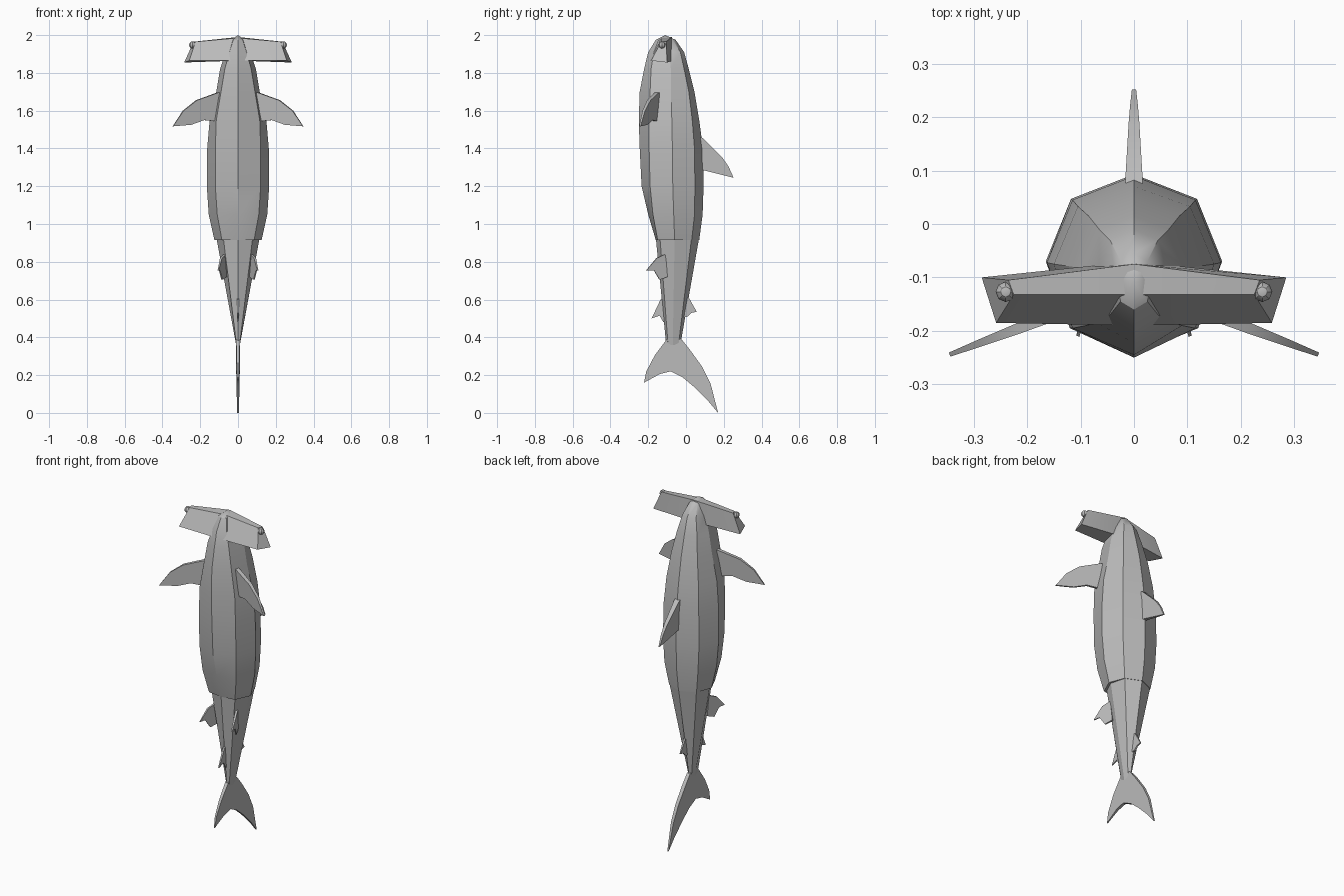
import bpy, bmesh, math
from mathutils import Vector

skin = bpy.data.materials.new("grey skin")
skin.diffuse_color = (0.5, 0.5, 0.5, 1)


def make(name, bm, angle=30):
    bmesh.ops.recalc_face_normals(bm, faces=bm.faces)
    me = bpy.data.meshes.new(name)
    bm.to_mesh(me)
    bm.free()
    me.materials.append(skin)
    ob = bpy.data.objects.new(name, me)
    bpy.context.collection.objects.link(ob)
    bpy.ops.object.select_all(action='DESELECT')
    ob.select_set(True)
    bpy.context.view_layer.objects.active = ob
    bpy.ops.object.shade_smooth_by_angle(angle=math.radians(angle))
    return ob


def loft(name, rings, tip=None, angle=30):
    """Skin a list of closed rings, closing each end with a cap or a point."""
    bm = bmesh.new()
    loops = [[bm.verts.new(p) for p in r] for r in rings]
    n = len(loops[0])
    for a, b in zip(loops, loops[1:]):
        for i in range(n):
            j = (i + 1) % n
            bm.faces.new((a[i], a[j], b[j], b[i]))
    if tip:
        t = bm.verts.new(tip)
        for i in range(n):
            bm.faces.new((t, loops[0][i], loops[0][(i + 1) % n]))
    else:
        bm.faces.new(loops[0])
    bm.faces.new(loops[-1])
    return make(name, bm, angle)


def fin(name, points, normal):
    """Thin slab: points are (x, y, z, half thickness)."""
    n = Vector(normal).normalized()
    rings = [[Vector(p[:3]) + n * p[3] * s for p in points] for s in (1, -1)]
    return loft(name, rings, angle=20)


def octagon(z, back, bx, by, mx, my, cx, cy, belly):
    half = [(bx, by), (mx, my), (cx, cy)]
    pts = [(0, back)] + half + [(0, belly)] + [(-x, y) for x, y in half[::-1]]
    return [(x, y, z) for x, y in pts]


# Body: eight-sided sections from nose to waist
body = [
    (1.975, -.055, .025, -.07, .035, -.10, .025, -.145, -.16),
    (1.91, -.01, .045, -.03, .065, -.09, .045, -.17, -.20),
    (1.82, .015, .065, -.01, .095, -.08, .07, -.185, -.222),
    (1.70, .045, .085, .015, .115, -.08, .09, -.19, -.245),
    (1.55, .07, .105, .033, .15, -.075, .115, -.195, -.25),
    (1.40, .09, .115, .045, .163, -.072, .12, -.195, -.245),
    (1.20, .093, .118, .047, .165, -.07, .12, -.19, -.235),
    (1.05, .088, .11, .045, .155, -.065, .11, -.175, -.20),
    (.915, .07, .09, .03, .125, -.06, .085, -.15, -.16),
]
loft("body", [octagon(*r) for r in body], tip=(0, -.11, 2.0))

# Tail stalk: slightly slimmer than the waist it grows from
tail = [
    (.93, .07, .09, .03, .115, -.06, .078, -.138, -.16),
    (.36, -.03, .008, -.04, .010, -.07, .008, -.095, -.105),
]
loft("tail_stalk", [octagon(*r) for r in tail])

# Hammer head: one wing section swept from end to end
end = [(.285, -.10, 1.855), (.235, -.105, 1.965), (.225, -.132, 1.965), (.258, -.185, 1.865)]
mid = [(0, -.07, 1.865), (0, -.075, 1.99), (0, -.132, 1.985), (0, -.19, 1.865)]
loft("hammer_head", [end, mid, [(-x, y, z) for x, y, z in end]], angle=20)

# Paired parts
for s, side in ((1, "right"), (-1, "left")):
    bm = bmesh.new()
    bmesh.ops.create_uvsphere(bm, u_segments=8, v_segments=6, radius=.019)
    for v in bm.verts:
        v.co += Vector((s * .24, -.127, 1.948))
    make("eye_" + side, bm)

    pectoral = [(.08, 1.70, .012), (.11, 1.695, .012), (.22, 1.655, .010), (.29, 1.60, .007),
                (.345, 1.517, .004), (.25, 1.525, .005), (.18, 1.55, .006), (.08, 1.54, .008)]
    fin("pectoral_fin_" + side,
        [(s * x, -.155 - (x - .11) * .38, z, t) for x, z, t in pectoral], (s * .38, 1, 0))

    pelvic = [(.07, -.11, .84, .006), (.09, -.155, .82, .006), (.105, -.21, .755, .003),
              (.098, -.17, .755, .003), (.085, -.14, .705, .004), (.065, -.10, .72, .006)]
    fin("pelvic_fin_" + side, [(s * x, y, z, t) for x, y, z, t in pelvic], (s, .4, 0))


# Fins on the centre line, as (y, z, half thickness)
centre_fins = {
    "dorsal_fin": [(.04, 1.48, .016), (.088, 1.455, .016), (.19, 1.355, .010), (.225, 1.305, .007),
                   (.252, 1.245, .004), (.17, 1.265, .008), (.09, 1.285, .012), (.04, 1.29, .014)],
    "second_dorsal_fin": [(-.02, .62, .006), (.015, .61, .006), (.057, .535, .003),
                          (.03, .53, .004), (.01, .51, .005), (-.03, .50, .006)],
    "anal_fin": [(-.10, .62, .006), (-.135, .60, .006), (-.182, .50, .003),
                 (-.14, .515, .004), (-.12, .48, .005), (-.09, .48, .006)],
    "tail_fin": [(-.065, .42, .010), (-.02, .385, .010), (.02, .335, .011), (.085, .245, .010),
                 (.13, .155, .008), (.17, .0, .004), (.12, .06, .006), (.04, .14, .008),
                 (-.02, .19, .009), (-.08, .22, .009), (-.14, .205, .007), (-.222, .16, .003),
                 (-.21, .22, .005), (-.165, .305, .008), (-.105, .385, .010)],
}
for name, pts in centre_fins.items():
    fin(name, [(0, y, z, t) for y, z, t in pts], (1, 0, 0))
